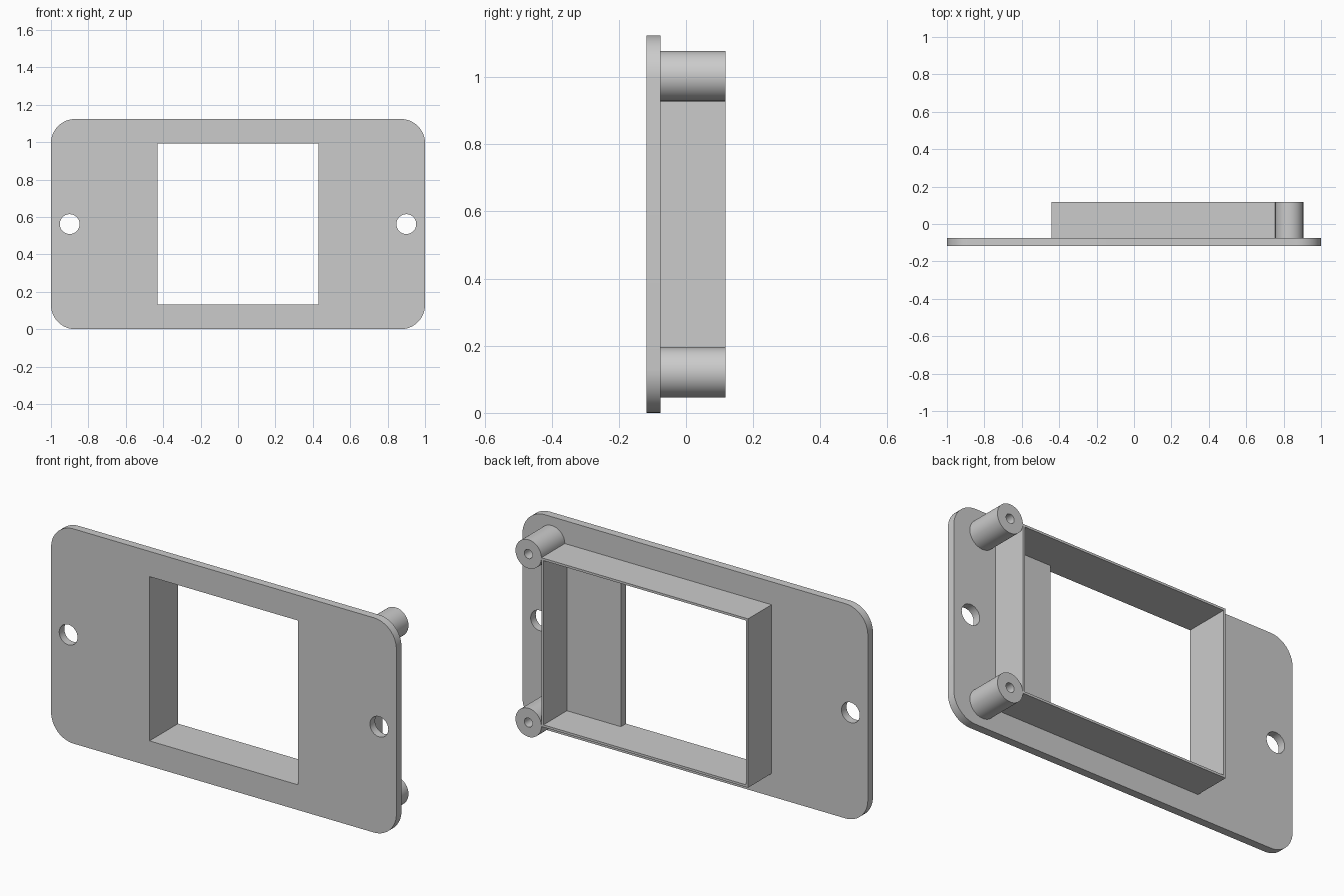
import bpy
import bmesh
from math import cos, sin, pi, radians

cube = bpy.data.objects.get("Cube")
if cube:
    bpy.data.objects.remove(cube, do_unlink=True)

grey = bpy.data.materials.new("light grey")
grey.use_nodes = True
grey.diffuse_color = (0.6, 0.6, 0.6, 1)
grey.node_tree.nodes["Principled BSDF"].inputs["Base Color"].default_value = (0.6, 0.6, 0.6, 1)

BACK, SEAT, FRONT = 0.118, -0.076, -0.118
MID = 0.562          # mid height of the plate
WIN = 0.43           # half size of the window
WALL = 0.012
POST_X, POST_R = 0.83, 0.075


def circle(x, z, r, n=48):
    return [(x + r * cos(2 * pi * i / n), z + r * sin(2 * pi * i / n)) for i in range(n)]


def rect(x0, x1, z0, z1, r=0, n=12):
    """Rectangle outline, with rounded corners when r is given."""
    if not r:
        return [(x0, z0), (x1, z0), (x1, z1), (x0, z1)]
    corners = [(x1 - r, z1 - r), (x0 + r, z1 - r), (x0 + r, z0 + r), (x1 - r, z0 + r)]
    return [(cx + r * cos((q + i / n) * pi / 2), cz + r * sin((q + i / n) * pi / 2))
            for q, (cx, cz) in enumerate(corners) for i in range(n + 1)]


def extrude(name, loops, y0, y1):
    """Fill the first outline, less the other outlines, and extrude it along y."""
    bm = bmesh.new()
    edges = []
    for loop in loops:
        vs = [bm.verts.new((x, y0, z)) for x, z in loop]
        edges += [bm.edges.new((vs[i - 1], vs[i])) for i in range(len(vs))]
    bmesh.ops.triangle_fill(bm, edges=edges, use_beauty=True, normal=(0, -1, 0))
    ext = bmesh.ops.extrude_face_region(bm, geom=bm.faces[:], use_keep_orig=True)
    moved = [g for g in ext["geom"] if isinstance(g, bmesh.types.BMVert)]
    bmesh.ops.translate(bm, verts=moved, vec=(0, y1 - y0, 0))
    bmesh.ops.recalc_face_normals(bm, faces=bm.faces[:])
    mesh = bpy.data.meshes.new(name)
    bm.to_mesh(mesh)
    bm.free()
    mesh.materials.append(grey)
    ob = bpy.data.objects.new(name, mesh)
    bpy.context.collection.objects.link(ob)
    bpy.ops.object.select_all(action="DESELECT")
    ob.select_set(True)
    bpy.context.view_layer.objects.active = ob
    bpy.ops.object.shade_smooth_by_angle(angle=radians(30))
    return ob


# Face plate with window and two screw holes
extrude("face_plate", [
    rect(-1, 1, 0, 2 * MID, 0.13),
    rect(-WIN, WIN, MID - WIN, MID + WIN),
    circle(-0.9, MID, 0.053),
    circle(0.9, MID, 0.053),
], FRONT, SEAT)

# Thin-walled box frame on the back, reaching to the posts
frame_end = POST_X - POST_R
outer = WIN + WALL
extrude("rear_frame", [
    rect(-outer, frame_end, MID - outer, MID + outer),
    rect(-WIN, frame_end - WALL, MID - WIN, MID + WIN),
], SEAT, BACK)

# Hollow screw posts
for side, name in ((-1, "lower_post"), (1, "upper_post")):
    z = MID + side * 0.441
    extrude(name, [circle(POST_X, z, POST_R), circle(POST_X, z, 0.024, 24)], SEAT, BACK)
